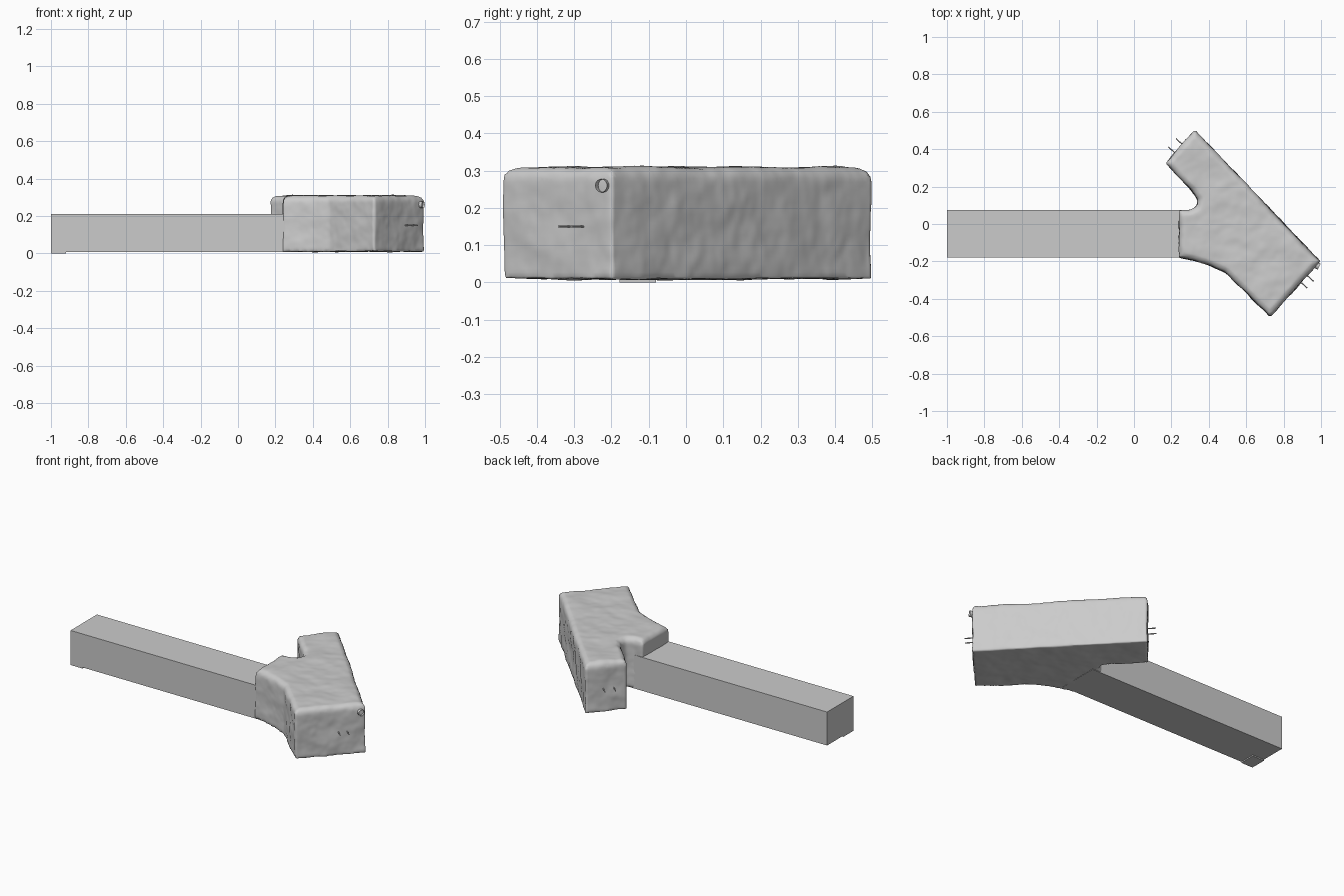
import bpy, bmesh, math
from mathutils import Vector

if "Cube" in bpy.data.objects:
    bpy.data.objects.remove(bpy.data.objects["Cube"])


def make_object(name, bm):
    bmesh.ops.recalc_face_normals(bm, faces=bm.faces[:])
    mesh = bpy.data.meshes.new(name)
    bm.to_mesh(mesh)
    bm.free()
    obj = bpy.data.objects.new(name, mesh)
    bpy.context.collection.objects.link(obj)
    return obj


def box(name, lo, hi):
    bm = bmesh.new()
    bmesh.ops.create_cube(bm, size=1)
    for v in bm.verts:
        v.co = Vector([(a + b) / 2 + c * (b - a) for a, b, c in zip(lo, hi, v.co)])
    return make_object(name, bm)


def rod(name, base, direction, radius, length, sides=8, capped=True):
    bm = bmesh.new()
    bmesh.ops.create_cone(bm, cap_ends=capped, segments=sides,
                          radius1=radius, radius2=radius, depth=length)
    d = Vector(direction).normalized()
    obj = make_object(name, bm)
    obj.rotation_euler = d.to_track_quat('Z', 'Y').to_euler()
    obj.location = Vector(base) + d * length / 2
    return obj


# Straight square-edged handle with a thin pad under its end
box("handle", (-1, -0.178, 0.007), (0.36, 0.075, 0.21))
box("handle_pad", (-1, -0.178, 0), (-0.92, -0.08, 0.01))

# Angled head with its collar, extruded from the plan outline
outline = [(0.325, 0.503), (0.17, 0.325), (0.31, 0.175), (0.342, 0.13),
           (0.335, 0.095), (0.30, 0.075), (0.24, 0.075), (0.24, -0.18),
           (0.32, -0.195), (0.40, -0.22), (0.49, -0.26), (0.58, -0.35),
           (0.728, -0.495), (0.995, -0.20)]
bm = bmesh.new()
base = bm.faces.new([bm.verts.new((x, y, 0.01)) for x, y in outline])
ext = bmesh.ops.extrude_face_region(bm, geom=[base])
bmesh.ops.translate(bm, vec=(0, 0, 0.299),
                    verts=[g for g in ext["geom"] if isinstance(g, bmesh.types.BMVert)])
top_edges = [e for e in bm.edges if all(v.co.z > 0.2 for v in e.verts)]
bmesh.ops.bevel(bm, geom=top_edges, offset=0.033, offset_type='OFFSET',
                segments=4, profile=0.5, affect='EDGES')
head = make_object("head", bm)

# Even out the mesh, then roughen it slightly
remesh = head.modifiers.new("even_mesh", 'REMESH')
remesh.mode = 'VOXEL'
remesh.voxel_size = 0.011
remesh.use_smooth_shade = True
clouds = bpy.data.textures.new("surface_unevenness", 'CLOUDS')
clouds.noise_scale = 0.12
uneven = head.modifiers.new("uneven_surface", 'DISPLACE')
uneven.texture = clouds
uneven.texture_coords = 'LOCAL'
uneven.strength = 0.014
uneven.mid_level = 0.5

# Tiny pins on the two ends of the head
for i, (x, y, d) in enumerate([(0.225, 0.375, (-1, 0.9, 0)), (0.265, 0.42, (-1, 0.9, 0)),
                               (0.885, -0.305, (1, -0.9, 0)), (0.92, -0.27, (1, -0.9, 0))]):
    rod(f"end_pin_{i + 1}", (x, y, 0.15), d, 0.003, 0.055)

# Small open ring at the upper corner of the head
rod("corner_ring", (0.955, -0.21, 0.26), (1, -0.5, 0), 0.018, 0.04, 16, False)
